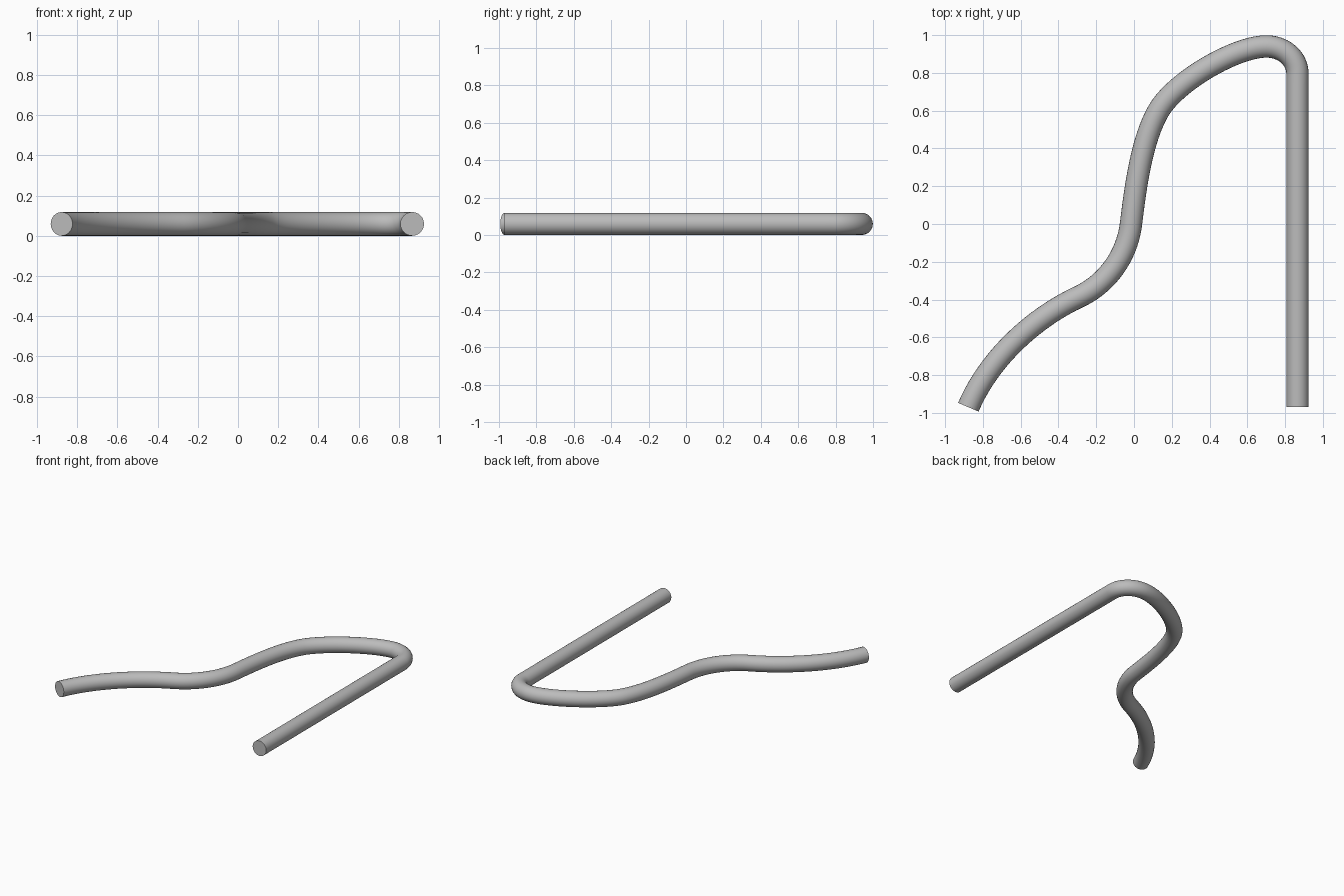
import bpy
from math import radians, cos, sin
from mathutils import Vector

cube = bpy.data.objects.get("Cube")
if cube:
    bpy.data.objects.remove(cube, do_unlink=True)

RADIUS = 0.059

# Grey metal
metal = bpy.data.materials.new("grey_metal")
metal.use_nodes = True
grey = (0.5, 0.5, 0.5, 1)
metal.diffuse_color = grey
metal.node_tree.nodes["Principled BSDF"].inputs["Base Color"].default_value = grey

# Centreline knots: x, y, heading in degrees, handle length before and after
knots = [
    (-0.877, -0.97, 67, 0.10, 0.272),
    (-0.293, -0.386, 25, 0.272, 0.168),
    (-0.016, 0.0, 83, 0.168, 0.20),
    (0.13, 0.60, 60, 0.18, 0.18),
    (0.70, 0.94, 0, 0.16, 0.09),
    (0.866, 0.79, -90, 0.09, 0.30),
    (0.866, -0.97, -90, 0.30, 0.10),
]

# Bent rod swept along the centreline
curve = bpy.data.curves.new("bent_rod", "CURVE")
curve.dimensions = "3D"
curve.twist_mode = "Z_UP"
curve.resolution_u = 20
curve.bevel_depth = RADIUS
curve.bevel_resolution = 10
curve.use_fill_caps = True
spline = curve.splines.new("BEZIER")
spline.bezier_points.add(len(knots) - 1)
for point, (x, y, heading, before, after) in zip(spline.bezier_points, knots):
    direction = Vector((cos(radians(heading)), sin(radians(heading)), 0))
    point.handle_left_type = point.handle_right_type = "FREE"
    point.co = Vector((x, y, RADIUS))
    point.handle_left = point.co - direction * before
    point.handle_right = point.co + direction * after
curve.materials.append(metal)

rod = bpy.data.objects.new("bent_rod", curve)
bpy.context.collection.objects.link(rod)

# Mesh with smooth sides and crisp flat ends
bpy.ops.object.select_all(action="DESELECT")
rod.select_set(True)
bpy.context.view_layer.objects.active = rod
bpy.ops.object.convert(target="MESH")
bpy.ops.object.mode_set(mode="EDIT")
bpy.ops.mesh.select_all(action="SELECT")
bpy.ops.mesh.remove_doubles(threshold=0.0005)
bpy.ops.mesh.normals_make_consistent(inside=False)
bpy.ops.object.mode_set(mode="OBJECT")
bpy.ops.object.shade_smooth_by_angle(angle=radians(40))
